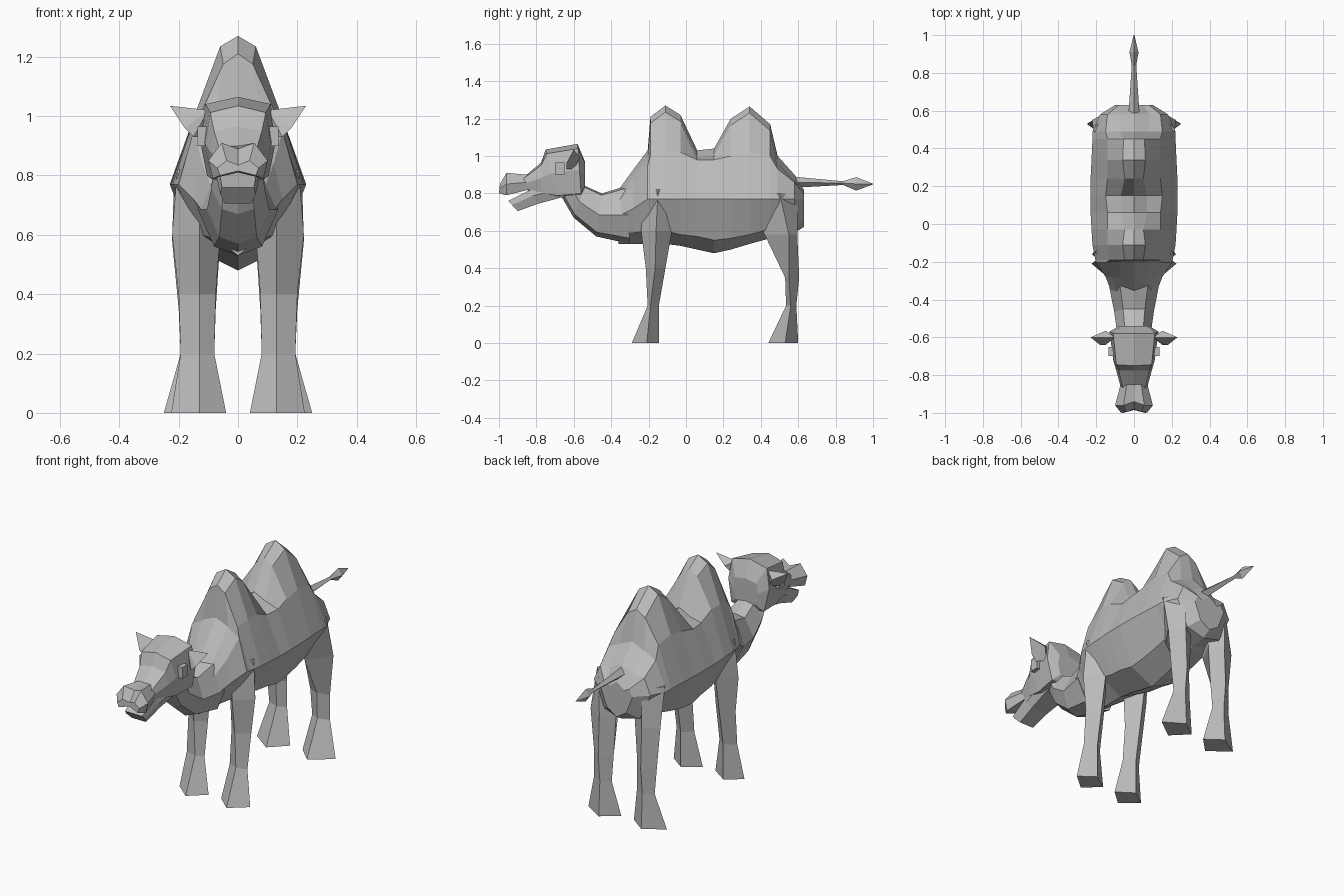
import bpy, bmesh

coat = bpy.data.materials.new("grey coat")
coat.diffuse_color = (0.5, 0.5, 0.5, 1)


def finish(name, bm):
    bmesh.ops.recalc_face_normals(bm, faces=bm.faces)
    me = bpy.data.meshes.new(name)
    bm.to_mesh(me)
    bm.free()
    me.materials.append(coat)
    ob = bpy.data.objects.new(name, me)
    bpy.context.collection.objects.link(ob)
    return ob


def loft(name, rings):
    """Skin a list of closed rings with equal point counts and cap the ends."""
    bm = bmesh.new()
    rows = [[bm.verts.new(p) for p in r] for r in rings]
    n = len(rows[0])
    for a, b in zip(rows, rows[1:]):
        for i in range(n):
            j = (i + 1) % n
            bm.faces.new((a[i], a[j], b[j], b[i]))
    bm.faces.new(rows[0])
    bm.faces.new(rows[-1][::-1])
    return finish(name, bm)


def mirror_ring(half):
    """Complete a half ring whose first and last points lie on x = 0."""
    return half + [(-x, y, z) for x, y, z in half[-2:0:-1]]


def tube(name, shape, stations):
    """Stations: top y, top z, bottom y, bottom z, half width, centre notch."""
    rings = []
    for ty, tz, by, bz, w, notch in stations:
        half = [(fx * w, ty + (by - ty) * t, tz + (bz - tz) * t) for fx, t in shape]
        x, y, z = half[0]
        half[0] = (x, y + notch, z - notch)
        x, y, z = half[-1]
        half[-1] = (x, y + notch, z + notch)
        rings.append(mirror_ring(half))
    return loft(name, rings)


def hull(name, points):
    bm = bmesh.new()
    for p in points:
        bm.verts.new(p)
    bmesh.ops.convex_hull(bm, input=bm.verts)
    return finish(name, bm)


# Body with both humps: y, top z, crown x, flank x, flank z, width, width z, low z, belly z
body = [
    (-0.36, 0.82, 0.06, 0.09, 0.76, 0.12, 0.68, 0.59, 0.53),
    (-0.28, 0.93, 0.07, 0.12, 0.84, 0.15, 0.72, 0.59, 0.53),
    (-0.205, 1.03, 0.08, 0.15, 0.95, 0.20, 0.77, 0.60, 0.53),
    (-0.19, 1.21, 0.05, 0.13, 1.00, 0.205, 0.77, 0.60, 0.53),
    (-0.11, 1.27, 0.06, 0.14, 1.02, 0.22, 0.77, 0.60, 0.53),
    (-0.03, 1.22, 0.05, 0.14, 1.02, 0.225, 0.77, 0.58, 0.52),
    (0.06, 1.03, 0.07, 0.14, 0.98, 0.23, 0.77, 0.57, 0.50),
    (0.15, 1.04, 0.07, 0.15, 0.98, 0.23, 0.77, 0.55, 0.48),
    (0.24, 1.20, 0.05, 0.14, 1.00, 0.23, 0.77, 0.56, 0.50),
    (0.34, 1.265, 0.06, 0.14, 1.02, 0.225, 0.77, 0.58, 0.53),
    (0.45, 1.17, 0.055, 0.14, 1.00, 0.22, 0.77, 0.61, 0.56),
    (0.49, 1.00, 0.08, 0.15, 0.93, 0.22, 0.77, 0.62, 0.58),
    (0.58, 0.90, 0.08, 0.14, 0.86, 0.18, 0.77, 0.62, 0.59),
    (0.63, 0.82, 0.05, 0.08, 0.80, 0.10, 0.76, 0.66, 0.62),
]
loft("body", [mirror_ring([(0, y, zt), (cx, y, zt - 0.035), (fx, y, fz), (w, y, zw),
                           (0.62 * w, y, zl), (0, y, zb)])
              for y, zt, cx, fx, fz, w, zw, zl, zb in body])

# Neck
tube("neck", [(0, 0), (0.55, 0.04), (1, 0.5), (0.6, 0.9), (0, 1)], [
    (-0.32, 0.84, -0.30, 0.53, 0.135, 0),
    (-0.45, 0.80, -0.48, 0.57, 0.105, 0),
    (-0.54, 0.84, -0.60, 0.67, 0.09, 0),
    (-0.57, 0.90, -0.67, 0.79, 0.08, 0)])

# Head with muzzle and cleft upper lip
tube("head", [(0, 0), (0.85, 0.09), (1, 0.5), (0.8, 0.97), (0, 1)], [
    (-0.54, 0.97, -0.54, 0.83, 0.08, 0),
    (-0.58, 1.065, -0.56, 0.79, 0.13, 0),
    (-0.75, 1.035, -0.69, 0.78, 0.11, 0),
    (-0.775, 0.965, -0.77, 0.80, 0.095, 0),
    (-0.87, 0.885, -0.86, 0.82, 0.07, 0)])
tube("muzzle", [(0, 0), (0.55, 0), (1, 0.5), (0.85, 1), (0, 1)], [
    (-0.85, 0.90, -0.84, 0.82, 0.07, 0),
    (-0.96, 0.91, -0.96, 0.79, 0.10, 0.02),
    (-0.995, 0.85, -1.0, 0.80, 0.07, 0.015)])

# Lower jaw
tube("lower_jaw", [(0, 0), (0.9, 0), (1, 0.4), (0.75, 1), (0, 1)], [
    (-0.66, 0.86, -0.64, 0.785, 0.09, 0),
    (-0.84, 0.815, -0.79, 0.745, 0.07, 0),
    (-0.95, 0.76, -0.90, 0.705, 0.06, 0)])

# Tail with tuft
tube("tail", [(0, 0), (1, 0.5), (0, 1)], [
    (0.57, 0.89, 0.57, 0.83, 0.03, 0),
    (0.84, 0.865, 0.84, 0.845, 0.012, 0),
    (0.91, 0.887, 0.91, 0.815, 0.024, 0),
    (1.0, 0.852, 1.0, 0.848, 0.002, 0)])

# Legs: z, front y, back y, side y, inner x, outer x
legs = {
    "front": [(0, -0.29, -0.145, -0.21, 0.04, 0.225),
              (0.2, -0.205, -0.145, -0.19, 0.08, 0.193),
              (0.4, -0.215, -0.11, -0.165, 0.075, 0.2),
              (0.6, -0.24, -0.075, -0.16, 0.06, 0.222),
              (0.82, -0.23, -0.04, -0.15, 0.06, 0.205)],
    "hind": [(0, 0.44, 0.6, 0.53, 0.04, 0.25),
             (0.2, 0.535, 0.59, 0.56, 0.08, 0.193),
             (0.35, 0.53, 0.605, 0.55, 0.075, 0.2),
             (0.58, 0.42, 0.595, 0.55, 0.06, 0.222),
             (0.8, 0.32, 0.6, 0.5, 0.07, 0.215)],
}
for s, side in ((1, "left"), (-1, "right")):
    for end, rows in legs.items():
        loft(f"{end}_leg_{side}", [
            [(s * 0.13, f, z), (s * xo, m, z), (s * 0.135, b, z), (s * xi, m, z)]
            for z, f, b, m, xi, xo in rows])
    # Ears and eyes
    hull(f"ear_{side}", [(s * x, y, z) for x, y, z in (
        (0.10, -0.60, 1.02), (0.11, -0.60, 0.93), (0.15, -0.565, 0.99),
        (0.15, -0.64, 0.93), (0.18, -0.64, 0.96), (0.23, -0.60, 1.035))])
    hull(f"eye_{side}", [(s * x, y, z) for x in (0.10, 0.136)
                         for y in (-0.70, -0.65) for z in (0.90, 0.965)])
